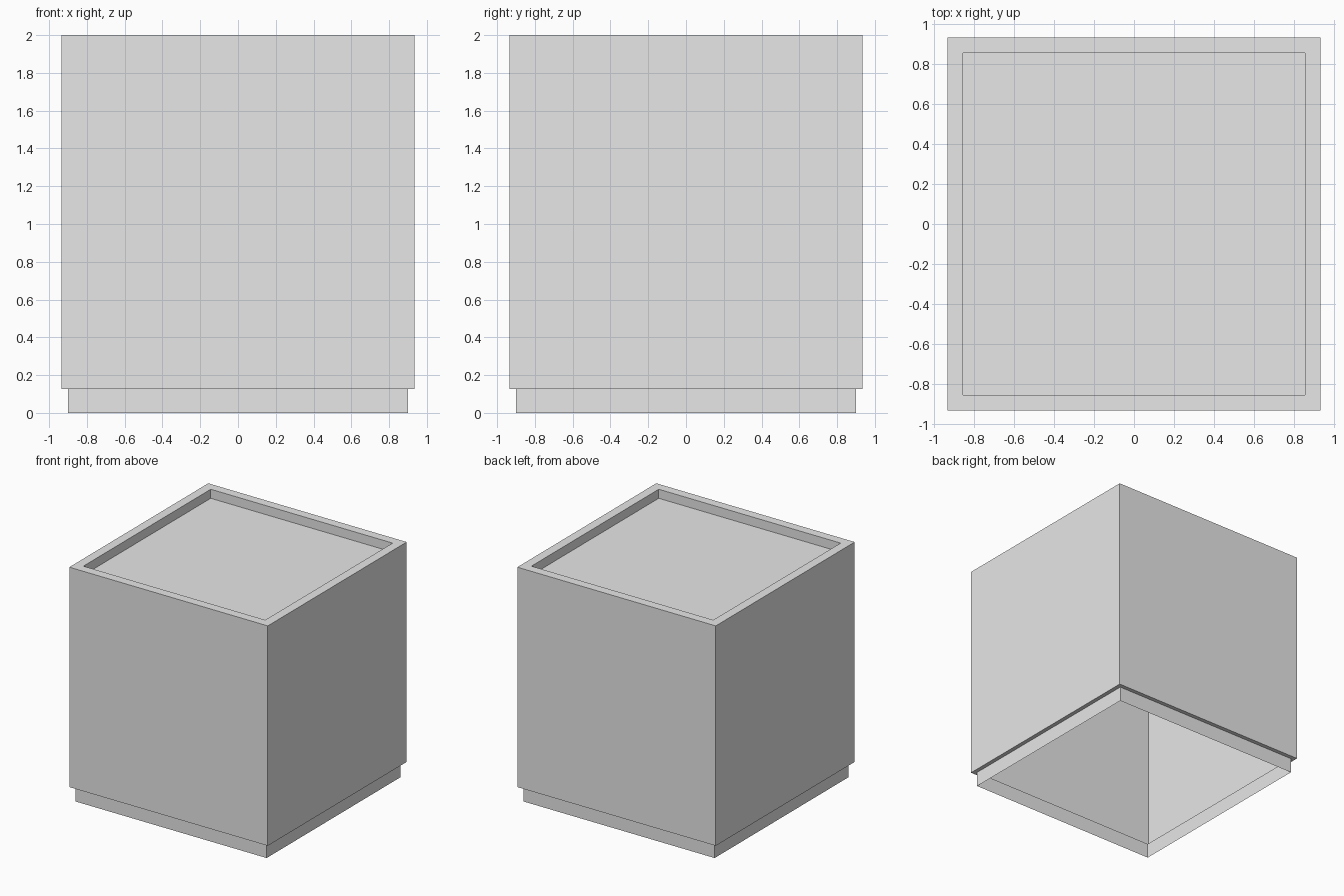
import bpy
import bmesh

cube = bpy.data.objects.get("Cube")
if cube:
    bpy.data.objects.remove(cube, do_unlink=True)

BODY, BASE, RECESS = 0.935, 0.9, 0.857      # half widths
TOP, LEDGE, FLOOR = 2.0, 0.127, 1.923       # heights

grey = bpy.data.materials.new("light grey")
grey.use_nodes = True
grey.diffuse_color = (0.8, 0.8, 0.8, 1)
grey.node_tree.nodes["Principled BSDF"].inputs["Base Color"].default_value = grey.diffuse_color


def square_shell(name, rings, cap_end=False):
    """Thin sheet through square rings given as (half width, height)."""
    bm = bmesh.new()
    loops = []
    for h, z in rings:
        corners = ((-h, -h), (h, -h), (h, h), (-h, h))
        loops.append([bm.verts.new((x, y, z)) for x, y in corners])
    for low, high in zip(loops, loops[1:]):
        for i in range(4):
            j = (i + 1) % 4
            bm.faces.new((low[i], low[j], high[j], high[i]))
    if cap_end:
        bm.faces.new(loops[-1])
    mesh = bpy.data.meshes.new(name)
    bm.to_mesh(mesh)
    bm.free()
    mesh.materials.append(grey)
    obj = bpy.data.objects.new(name, mesh)
    bpy.context.collection.objects.link(obj)
    return obj


# Open plinth, hollow underneath
square_shell("plinth", [(BASE, 0), (BASE, LEDGE)])

# Box with underside ledge, top rim and sunken top panel
square_shell("planter_body", [(BASE, LEDGE), (BODY, LEDGE), (BODY, TOP),
                              (RECESS, TOP), (RECESS, FLOOR)], cap_end=True)
